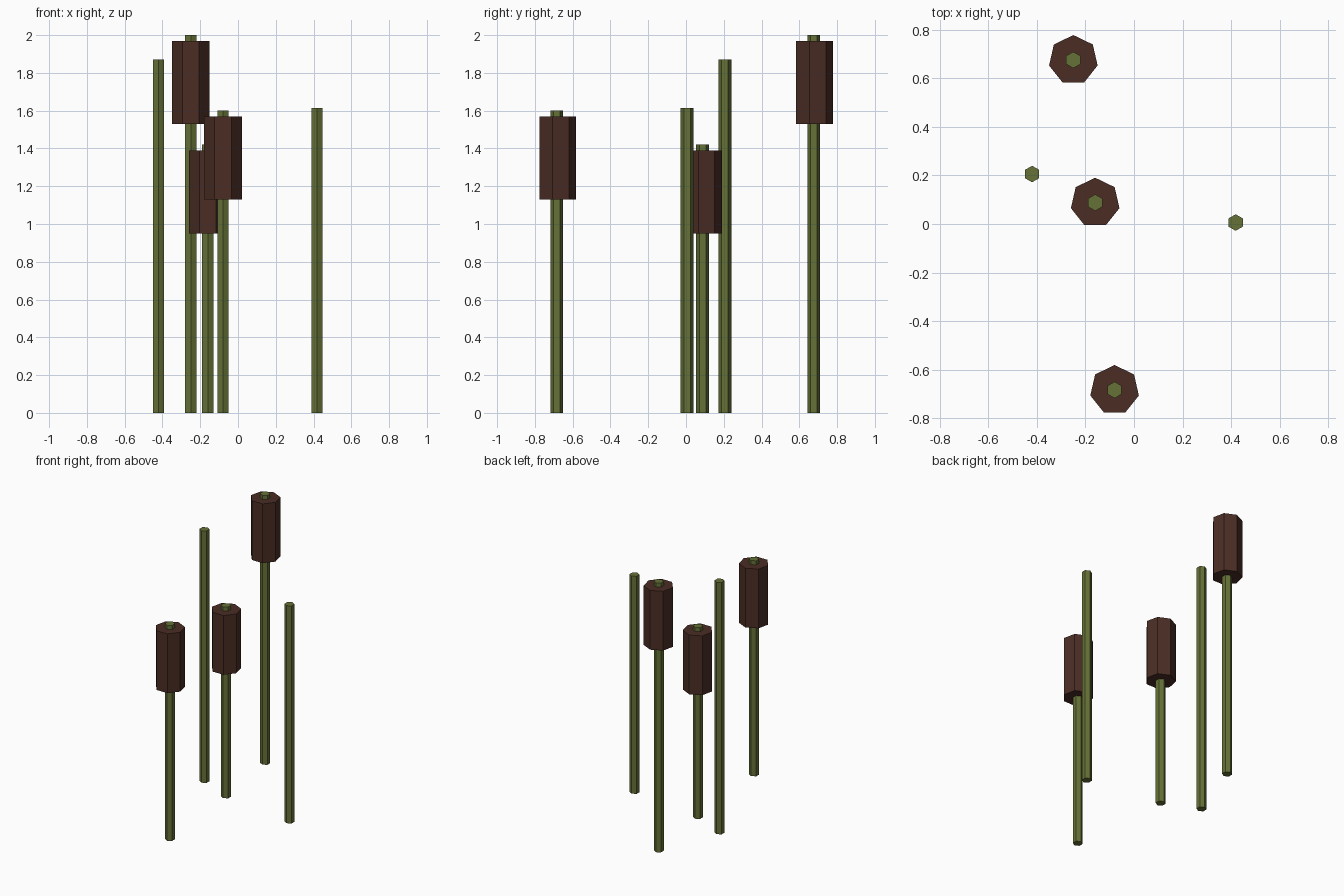
import bpy
import bmesh
from mathutils import Matrix

cube = bpy.data.objects.get("Cube")
if cube:
    bpy.data.objects.remove(cube, do_unlink=True)

STEM_RADIUS = 0.034
HEAD_RADIUS = 0.1026
HEAD_LENGTH = 0.44
TIP = 0.03  # stem showing above each seed head


def make_material(name, rgb):
    mat = bpy.data.materials.new(name)
    color = (*rgb, 1.0)
    mat.use_nodes = True
    mat.diffuse_color = color
    bsdf = mat.node_tree.nodes["Principled BSDF"]
    bsdf.inputs["Base Color"].default_value = color
    bsdf.inputs["Roughness"].default_value = 0.9
    return mat


def prism(name, sides, radius, x, y, bottom, top, mat):
    """Upright flat-shaded prism with one corner pointing to the back."""
    bm = bmesh.new()
    bmesh.ops.create_cone(bm, cap_ends=True, segments=sides,
                          radius1=radius, radius2=radius, depth=top - bottom,
                          matrix=Matrix.Translation((0, 0, (top - bottom) / 2)))
    mesh = bpy.data.meshes.new(name)
    bm.to_mesh(mesh)
    bm.free()
    mesh.materials.append(mat)
    obj = bpy.data.objects.new(name, mesh)
    obj.location = (x, y, bottom)
    bpy.context.collection.objects.link(obj)
    return obj


green = make_material("reed green", (0.13, 0.165, 0.038))
brown = make_material("seed head brown", (0.07, 0.026, 0.018))

# Reeds: name, x, y, height, whether it carries a seed head
reeds = [
    ("back", -0.25, 0.676, 2.0, True),
    ("middle", -0.16, 0.088, 1.42, True),
    ("front", -0.08, -0.684, 1.6, True),
    ("right", -0.42, 0.206, 1.87, False),
    ("left", 0.419, 0.006, 1.615, False),
]

for name, x, y, height, has_head in reeds:
    prism(name + "_stem", 6, STEM_RADIUS, x, y, 0, height, green)
    if has_head:
        top = height - TIP
        prism(name + "_seed_head", 7, HEAD_RADIUS, x, y, top - HEAD_LENGTH, top, brown)
